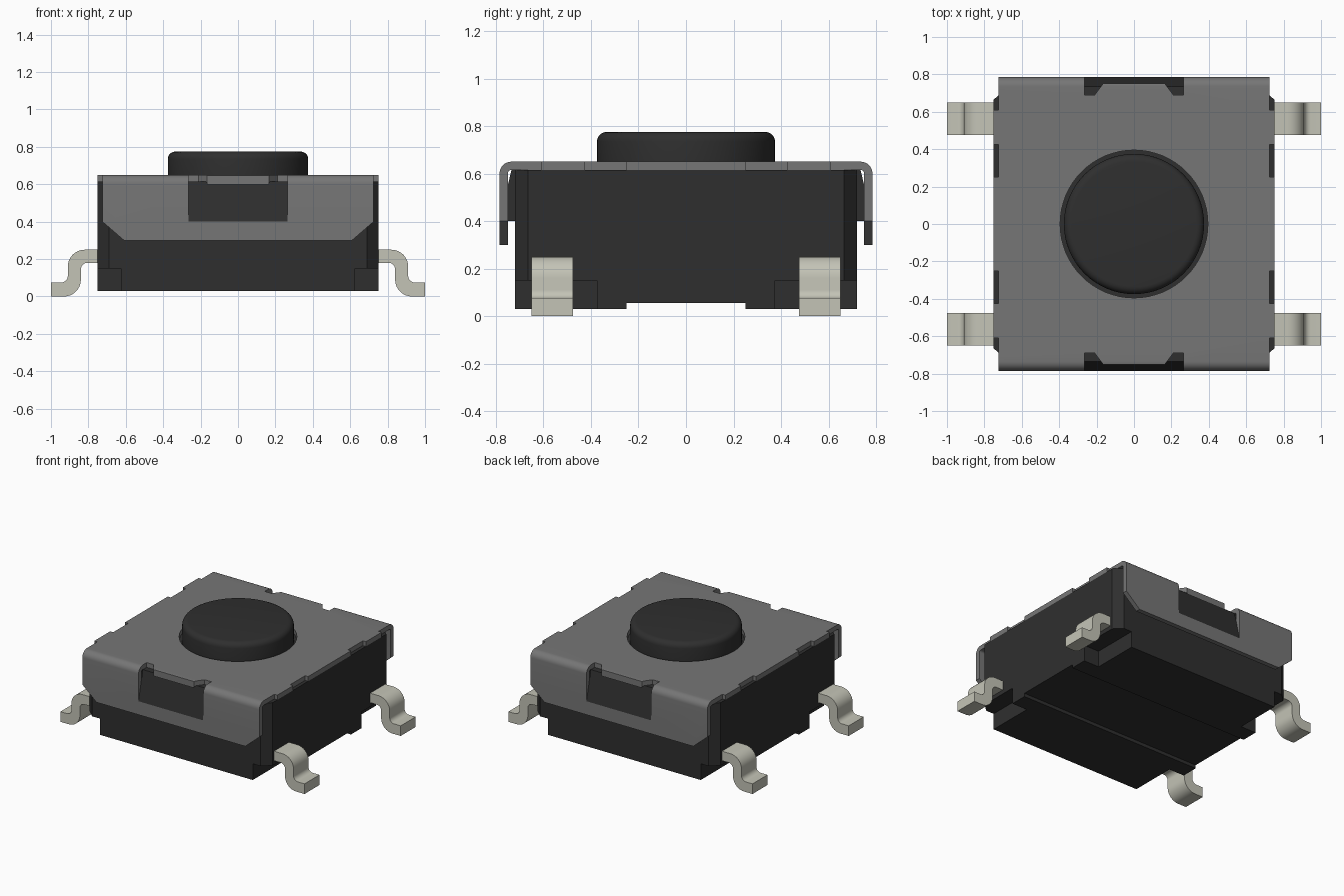
import bpy, bmesh, math

cube = bpy.data.objects.get("Cube")
if cube:
    bpy.data.objects.remove(cube, do_unlink=True)


def material(name, rgb):
    m = bpy.data.materials.new(name)
    m.use_nodes = True
    m.diffuse_color = (*rgb, 1)
    bsdf = next(n for n in m.node_tree.nodes if n.type == 'BSDF_PRINCIPLED')
    bsdf.inputs["Base Color"].default_value = (*rgb, 1)
    return m


BLACK = material("black plastic", (0.028, 0.028, 0.028))
STEEL = material("grey steel", (0.18, 0.18, 0.18))
TIN = material("tinned metal", (0.55, 0.55, 0.47))

# Turn a profile point (u, v) plus a depth d into x, y, z
PLANES = {
    "xy": lambda u, v, d: (u, v, d),
    "xz": lambda u, v, d: (u, d, v),
    "yz": lambda u, v, d: (d, u, v),
}


def prism(name, plane, pts, lo, hi, mat):
    """Extrude a closed profile from lo to hi across its plane."""
    bm = bmesh.new()
    place = PLANES[plane]
    a = [bm.verts.new(place(u, v, lo)) for u, v in pts]
    b = [bm.verts.new(place(u, v, hi)) for u, v in pts]
    bm.faces.new(a)
    bm.faces.new(b[::-1])
    for i in range(len(pts)):
        j = (i + 1) % len(pts)
        bm.faces.new((a[i], b[i], b[j], a[j]))
    bmesh.ops.recalc_face_normals(bm, faces=bm.faces)
    mesh = bpy.data.meshes.new(name)
    bm.to_mesh(mesh)
    bm.free()
    mesh.materials.append(mat)
    ob = bpy.data.objects.new(name, mesh)
    bpy.context.collection.objects.link(ob)
    return ob


def rect(u0, u1, v0, v1):
    return [(u0, v0), (u1, v0), (u1, v1), (u0, v1)]


def arc(cu, cv, r, a0, a1, n=8):
    steps = [math.radians(a0 + (a1 - a0) * i / n) for i in range(n + 1)]
    return [(cu + r * math.cos(t), cv + r * math.sin(t)) for t in steps]


def flip(pts, su, sv=1):
    return [(u * su, v * sv) for u, v in pts]


def activate(ob):
    bpy.ops.object.select_all(action='DESELECT')
    ob.select_set(True)
    bpy.context.view_layer.objects.active = ob


def cut(ob, plane, pts, lo, hi):
    """Subtract a prism from an object."""
    cutter = prism("cutter", plane, pts, lo, hi, ob.data.materials[0])
    cutter.hide_render = True
    activate(ob)
    mod = ob.modifiers.new("cut", 'BOOLEAN')
    mod.operation = 'DIFFERENCE'
    mod.solver = 'EXACT'
    mod.object = cutter
    bpy.ops.object.modifier_apply(modifier=mod.name)
    bpy.data.objects.remove(cutter, do_unlink=True)


def smooth(ob):
    activate(ob)
    bpy.ops.object.shade_smooth_by_angle(angle=math.radians(30))


SIDES = (-1, 1)
CORNERS = [(sx, sy) for sx in SIDES for sy in SIDES]
BOTTOM, TOP = 0.615, 0.65      # faces of the cover sheet

# Housing: chamfered block, relieved under the leads and along the base
corner = [(0.75, 0.665), (0.69, 0.72)]
outline = (corner + flip(corner, -1)[::-1]
           + flip(corner, -1, -1) + flip(corner, 1, -1)[::-1])
housing = prism("housing", "xy", outline, 0.03, BOTTOM, BLACK)
for sx, sy in CORNERS:
    cut(housing, "xy", flip(rect(0.625, 0.9, 0.375, 0.9), sx, sy), -0.1, 0.15)
cut(housing, "yz", rect(-0.25, 0.25, -0.1, 0.055), -1, 1)

# Sloping catches that fill the cover windows
catch = [(0.70, 0.40), (0.785, 0.40), (0.735, BOTTOM), (0.70, BOTTOM)]
for s, side in zip(SIDES, ("front", "back")):
    prism(side + "_catch", "yz", flip(catch, s), -0.265, 0.265, BLACK)

# Cover: bent sheet with a flange folded down at front and back
outer = arc(0.735, 0.60, 0.05, 0, 90)
inner = arc(0.735, 0.60, 0.015, 90, 0)
half = [(0.785, 0.30)] + outer
half_in = inner + [(0.75, 0.30)]
section = half + flip(half, -1)[::-1] + flip(half_in, -1)[::-1] + half_in
cover = prism("cover", "yz", section, -0.75, 0.75, STEEL)

# Button opening
cut(cover, "xy", arc(0, 0, 0.395, 0, 354.375, 63), 0.5, 0.8)

# Edge notches, corner steps and flange chamfers
for sx, sy in CORNERS:
    cut(cover, "xy", flip(rect(0.725, 0.9, 0.25, 0.425), sx, sy), 0.1, 0.8)
    cut(cover, "xy", flip(rect(0.725, 0.9, 0.61, 0.95), sx, sy), 0.1, 0.8)
bevel = [(0.575, 0.27), (0.80, 0.465), (0.80, 0.2), (0.575, 0.2)]
for s in SIDES:
    cut(cover, "xz", flip(bevel, s), -1, 1)

# Windows, each leaving a tapered tab at the top
tab = [(0.265, 0.69), (0.21, 0.69), (0.165, 0.75)]
window = tab + flip(tab, -1)[::-1] + [(-0.265, 0.9), (0.265, 0.9)]
for s in SIDES:
    cut(cover, "xy", flip(window, 1, s), 0.40, 0.8)
smooth(cover)

# Button with a rounded rim
button = prism("button", "xy", arc(0, 0, 0.375, 0, 354.375, 63), 0.5, 0.775, BLACK)
activate(button)
rim = button.modifiers.new("rim", 'BEVEL')
rim.width = 0.04
rim.segments = 5
rim.limit_method = 'ANGLE'
rim.angle_limit = math.radians(60)
bpy.ops.object.modifier_apply(modifier=rim.name)
smooth(button)

# Leads: S-bent strips
lead = ([(0.70, 0.25)] + arc(0.82, 0.16, 0.09, 90, 0)
        + arc(0.945, 0.11, 0.035, 180, 270)
        + [(1.0, 0.075), (1.0, 0.0)]
        + arc(0.93, 0.09, 0.09, 270, 180)
        + arc(0.805, 0.145, 0.035, 0, 90) + [(0.70, 0.18)])
for sx, sy in CORNERS:
    name = ("front" if sy < 0 else "back") + ("_left" if sx > 0 else "_right") + "_lead"
    y0, y1 = sorted((0.475 * sy, 0.65 * sy))
    smooth(prism(name, "xz", flip(lead, sx), y0, y1, TIN))
